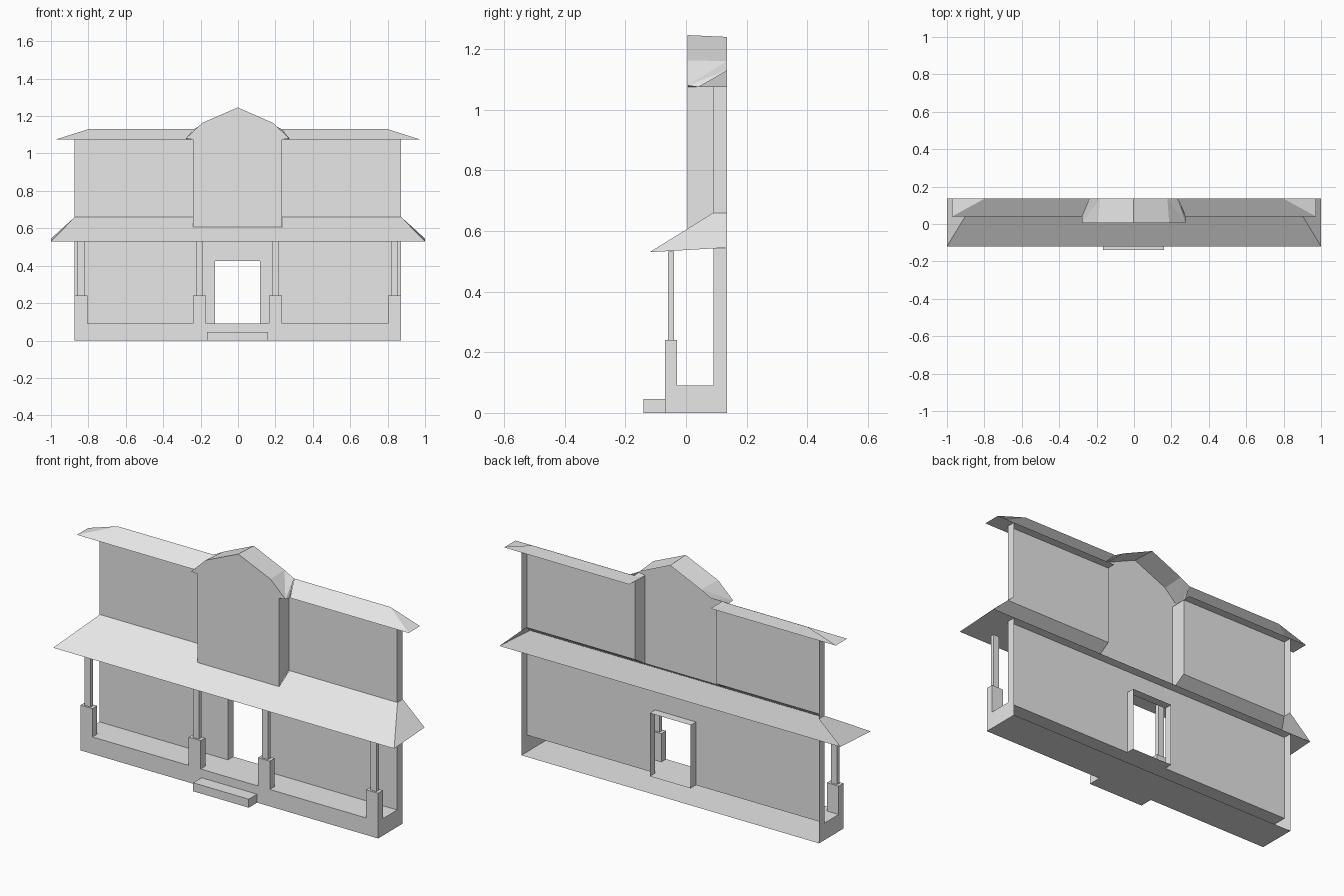
import bpy
from mathutils import Vector

cube = bpy.data.objects.get("Cube")
if cube:
    bpy.data.objects.remove(cube, do_unlink=True)

grey = bpy.data.materials.new("plain_grey")
grey.use_nodes = True
grey.diffuse_color = (0.8, 0.8, 0.8, 1)
grey.node_tree.nodes["Principled BSDF"].inputs["Base Color"].default_value = (0.8, 0.8, 0.8, 1)

SHIFT = -0.002   # house body sits slightly to its right


def sheet(name, polys, inside, inward=False, shift=SHIFT):
    """Thin +x half shell, mirrored over x; faces point away from 'inside'."""
    verts, faces = [], []
    for poly in polys:
        pts = [Vector(p) for p in poly]
        normal = (pts[1] - pts[0]).cross(pts[2] - pts[1])
        away = sum(pts, Vector()) / len(pts) - Vector(inside)
        if (normal.dot(away) < 0) != inward:
            pts.reverse()
        faces.append(range(len(verts), len(verts) + len(pts)))
        verts += pts
    mesh = bpy.data.meshes.new(name)
    mesh.from_pydata(verts, [], [list(f) for f in faces])
    mesh.materials.append(grey)
    obj = bpy.data.objects.new(name, mesh)
    obj.location.x = shift
    bpy.context.collection.objects.link(obj)
    mirror = obj.modifiers.new("mirror", "MIRROR")
    mirror.merge_threshold = 0.0005
    weld = obj.modifiers.new("weld", "WELD")
    weld.merge_threshold = 0.0005
    return obj


def box(name, x, y, z, sides, inward=False):
    """Open box: only the listed sides are built."""
    (a, b), (c, d), (e, f) = x, y, z
    quads = {
        "left": [(b, c, e), (b, d, e), (b, d, f), (b, c, f)],
        "right": [(a, c, e), (a, d, e), (a, d, f), (a, c, f)],
        "front": [(a, c, e), (b, c, e), (b, c, f), (a, c, f)],
        "back": [(a, d, e), (b, d, e), (b, d, f), (a, d, f)],
        "top": [(a, c, f), (b, c, f), (b, d, f), (a, d, f)],
        "bottom": [(a, c, e), (b, c, e), (b, d, e), (a, d, e)],
    }
    middle = ((a + b) / 2, (c + d) / 2, (e + f) / 2)
    return sheet(name, [quads[s] for s in sides.split()], middle, inward)


W, BAY, DOOR = 0.873, 0.238, 0.12       # half widths
WALL, BACK, BAY_Y = 0.09, 0.135, 0.005  # depths
FLOOR, EAVE, TOP = 0.09, 0.53, 1.075    # heights

# Porch base, floor and step
box("porch_base", (0, W), (-0.07, BACK), (0, FLOOR), "left front bottom")
box("porch_floor", (0, W), (-0.07, WALL), (0, FLOOR), "top")
box("front_step", (0, 0.163), (-0.14, -0.07), (0, 0.045), "left front top bottom")

# Pedestals and columns
for label, x in (("inner", 0.203), ("outer", 0.838)):
    box(label + "_pedestal", (x - 0.035, x + 0.035), (-0.07, -0.03), (FLOOR, 0.24),
        "left right front back top")
    box(label + "_column", (x - 0.018, x + 0.018), (-0.06, -0.04), (0.24, EAVE + 0.003),
        "left right front back")

# Ground floor wall with the door opening
box("lower_wall", (DOOR, W), (WALL, BACK), (FLOOR, 0.542), "front left")
box("wall_over_door", (0, DOOR), (WALL, BACK), (0.425, 0.542), "front")
box("door_reveal", (0, DOOR), (WALL, BACK), (FLOOR, 0.425), "left top bottom", inward=True)

# Porch roof: front slope notched around the bay, hip end, flat cap, soffit
corner, rear = (1, -0.12, EAVE), (1, BACK, 0.545)
hip, hip_rear = (W, WALL, 0.66), (W, BACK, 0.66)
notch, notch_eave = (BAY, BAY_Y, 0.607), (BAY, -0.12, EAVE)
sheet("porch_roof", [
    [corner, hip, (BAY, WALL, 0.66), notch, notch_eave],
    [notch_eave, notch, (0, BAY_Y, 0.607), (0, -0.12, EAVE)],
    [corner, rear, hip_rear, hip],
    [corner, rear, (0, BACK, 0.545), (0, -0.12, EAVE)],
], (0.4, 0.1, 0.57), shift=0)

# Upper floor wall
box("upper_wall", (BAY, W), (WALL, BACK), (0.66, TOP), "front left")

# Projecting bay with its gable face
gable = [(0, 1.246), (0.19, 1.163), (0.277, 1.08)]
sheet("bay_wall", [
    [(0, BAY_Y, 0.607), (BAY, BAY_Y, 0.607), (BAY, BAY_Y, TOP)]
    + [(x, BAY_Y, z) for x, z in reversed(gable)],
    [(BAY, BAY_Y, 0.607), (BAY, WALL, 0.66), (BAY, WALL, TOP), (BAY, BAY_Y, TOP)],
], (0, 0.3, 0.9))

# Gable roof, narrowing at the back where it meets the main roof
gable_back = [(0, 1.24), (0.18, 1.16), (0.235, 1.13)]
(ax, az), (bx, bz), (cx, cz) = gable
(dx, dz), (ex, ez), (fx, fz) = gable_back
sheet("gable_roof", [
    [(ax, BAY_Y, az), (bx, BAY_Y, bz), (ex, BACK, ez), (dx, BACK, dz)],
    [(bx, BAY_Y, bz), (cx, BAY_Y, cz), (ex, BACK, ez)],
    [(cx, BAY_Y, cz), (fx, BACK, fz), (ex, BACK, ez)],
    [(cx, BAY_Y, cz), (cx, 0.04, TOP), (fx, BACK, fz)],
    [(BAY, BAY_Y, TOP), (cx, BAY_Y, cz), (cx, 0.04, TOP), (BAY, 0.04, TOP)],
], (0, 0.1, 1.12))

# Main roof: front slope, hip end and soffit on each side of the bay
tip, tip_rear, ridge = (0.973, 0.04, TOP), (0.973, BACK, TOP), (0.8, BACK, 1.13)
sheet("main_roof", [
    [tip, ridge, (fx, BACK, fz), (cx, 0.04, TOP)],
    [tip, tip_rear, ridge],
    [tip, tip_rear, (BAY, BACK, TOP), (BAY, 0.04, TOP)],
], (0.5, 0.12, 1.09), shift=0)
